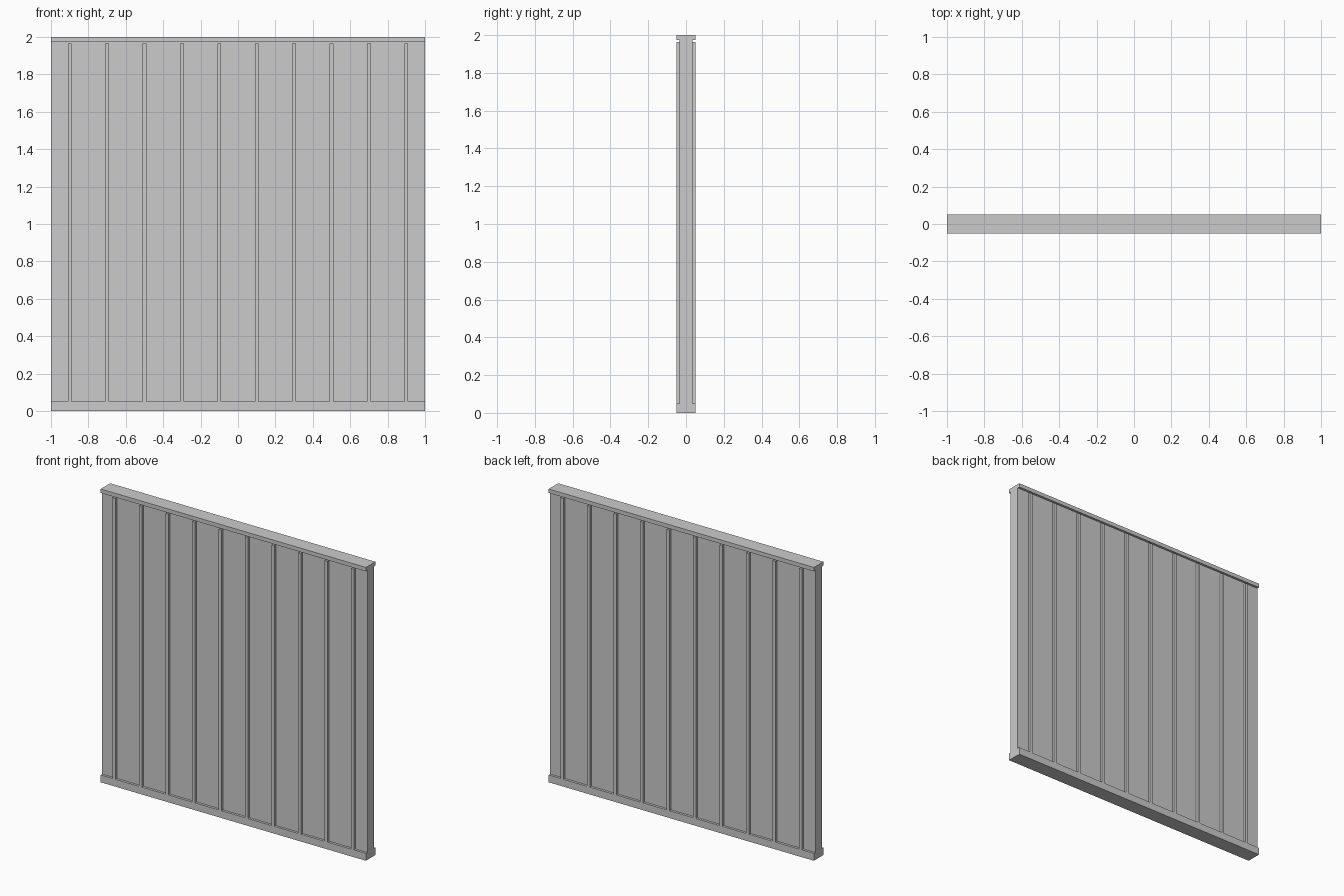
import bpy

if "Cube" in bpy.data.objects:
    bpy.data.objects.remove(bpy.data.objects["Cube"])


def box(name, x, y, z):
    """Box from (min, max) ranges on each axis."""
    size = [b - a for a, b in (x, y, z)]
    mid = [(a + b) / 2 for a, b in (x, y, z)]
    bpy.ops.mesh.primitive_cube_add(size=1, location=mid)
    ob = bpy.context.object
    ob.name = name
    ob.scale = size
    bpy.ops.object.transform_apply(location=False, rotation=False, scale=True)
    return ob


D = 0.051      # half depth of rails and ribs
C = 0.035      # half depth of the recessed panel

# Recessed wall panel between the two rails
box("wall_panel", (-1, 1), (-C, C), (0.05, 1.973))

# Bottom and top rails
box("bottom_rail", (-1, 1), (-D, D), (0, 0.05))
box("top_rail", (-1, 1), (-D, D), (1.973, 2))

# Vertical ribs on both faces, stopping just short of the top rail
for i in range(10):
    x = -0.9 + 0.2 * i
    for side, y in (("front", (-D, -C)), ("back", (C, D))):
        box(f"{side}_rib_{i + 1}", (x - 0.01, x + 0.01), y, (0.05, 1.964))
